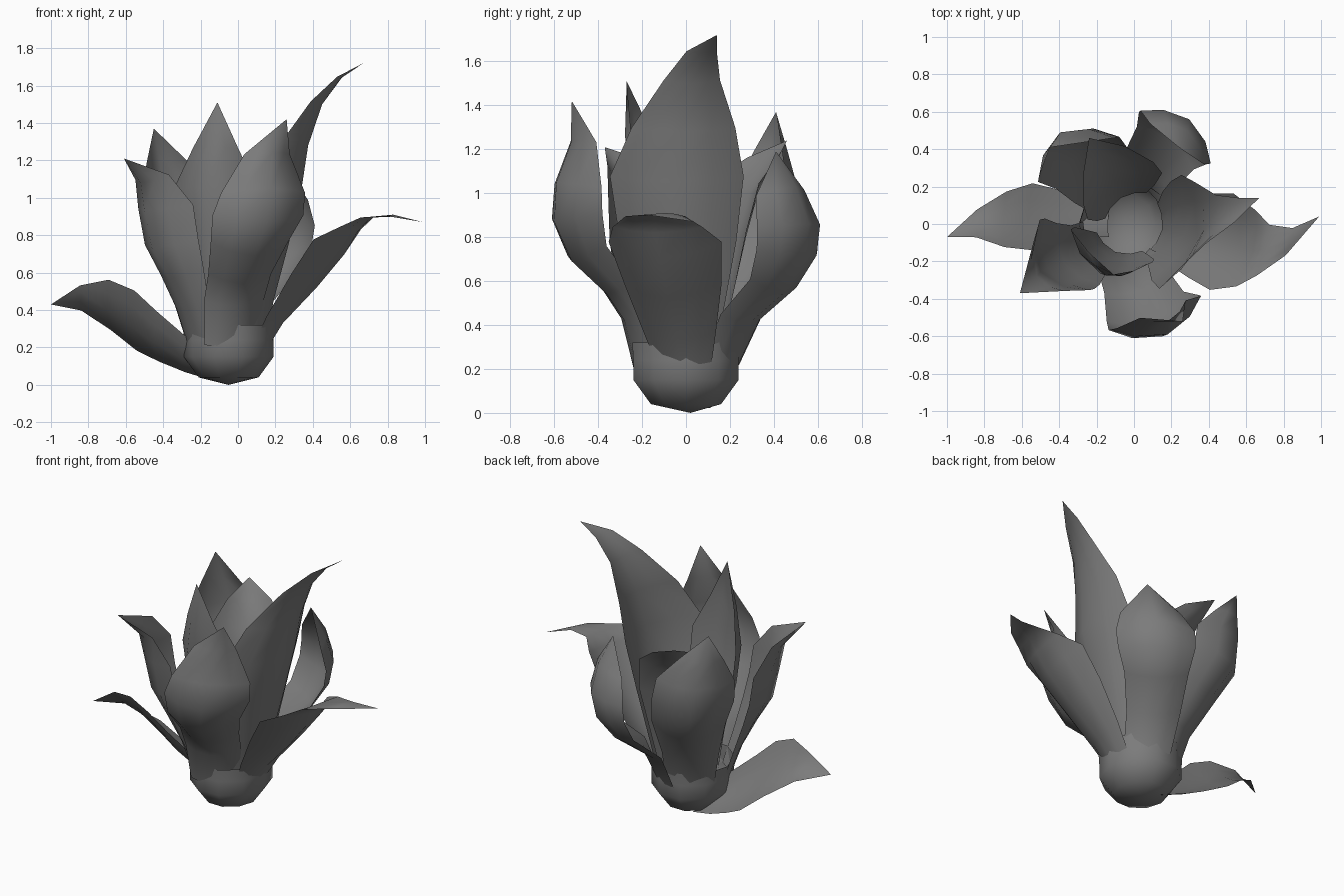
import bpy, math
from mathutils import Vector

grey = bpy.data.materials.new("petal_grey")
grey.diffuse_color = (0.2, 0.2, 0.2, 1)
UP = Vector((0, 0, 1))


def make_object(name, verts, faces):
    mesh = bpy.data.meshes.new(name)
    mesh.from_pydata(verts, [], faces)
    mesh.materials.append(grey)
    for p in mesh.polygons:
        p.use_smooth = True
    obj = bpy.data.objects.new(name, mesh)
    bpy.context.collection.objects.link(obj)
    return obj


def petal(name, azimuth, tip, rows, roll=0):
    """Cupped sheet along a spine; rows are x, y, z, half width, cup depth."""
    a, r = math.radians(azimuth), math.radians(roll)
    side = Vector((-math.sin(a), math.cos(a), 0)) * math.cos(r) + UP * math.sin(r)
    spine = [Vector(row[:3]) for row in rows] + [Vector(tip)]
    cols = (-1, -0.6, 0, 0.6, 1)
    verts, faces, n = [], [], len(cols)
    for i, row in enumerate(rows):
        tangent = (spine[i + 1] - spine[max(i - 1, 0)]).normalized()
        inward = tangent.cross(side).normalized()
        for t in cols:
            verts.append(spine[i] + side * row[3] * t + inward * row[4] * t * t)
    verts.append(spine[-1])
    last = len(rows) - 1
    for i in range(last):
        for j in range(n - 1):
            k = i * n + j
            faces.append((k, k + 1, k + n + 1, k + n))
    for j in range(n - 1):
        faces.append((last * n + j, last * n + j + 1, len(verts) - 1))
    return make_object(name, verts, faces)


# Bulb: open cup at the base
SEG = 10
rings = [(0.04, 0.16), (0.15, 0.24), (0.24, 0.24), (0.32, 0.245)]
verts, faces = [(-0.05, 0.02, 0)], []
for z, rad in rings:
    for s in range(SEG):
        a = 2 * math.pi * s / SEG
        verts.append((-0.05 + rad * math.cos(a), 1.05 * rad * math.sin(a), z))
for s in range(SEG):
    t = (s + 1) % SEG
    faces.append((0, 1 + t, 1 + s))
    for k in range(len(rings) - 1):
        b = 1 + k * SEG
        faces.append((b + s, b + t, b + SEG + t, b + SEG + s))
make_object("bulb", verts, faces)

# Outer upright petals
petal("front_petal", -69, (0.26, -0.52, 1.42), [
    (-0.03, -0.225, 0.2, 0.14, 0.05), (0.0, -0.28, 0.42, 0.17, 0.07),
    (0.03, -0.36, 0.54, 0.18, 0.08), (0.09, -0.52, 0.69, 0.22, 0.11),
    (0.155, -0.60, 0.87, 0.26, 0.14), (0.18, -0.59, 1.05, 0.24, 0.13),
    (0.18, -0.52, 1.24, 0.13, 0.07)])
petal("front_left_petal", 215, (-0.61, -0.37, 1.21), [
    (-0.23, -0.13, 0.2, 0.14, 0.05), (-0.29, -0.17, 0.4, 0.16, 0.06),
    (-0.37, -0.21, 0.57, 0.20, 0.10), (-0.46, -0.24, 0.73, 0.23, 0.15),
    (-0.50, -0.255, 0.93, 0.23, 0.16), (-0.52, -0.28, 1.08, 0.15, 0.09)])
petal("back_left_petal", 120, (-0.45, 0.41, 1.37), [
    (-0.16, 0.19, 0.2, 0.14, 0.05), (-0.20, 0.25, 0.42, 0.17, 0.07),
    (-0.28, 0.39, 0.63, 0.22, 0.13), (-0.375, 0.49, 0.83, 0.245, 0.18),
    (-0.395, 0.49, 1.03, 0.235, 0.17), (-0.42, 0.45, 1.2, 0.13, 0.09)])
petal("back_right_petal", 53, (0.24, 0.41, 1.19), [
    (0.06, 0.195, 0.2, 0.14, 0.05), (0.09, 0.29, 0.41, 0.16, 0.06),
    (0.20, 0.45, 0.55, 0.19, 0.08), (0.27, 0.54, 0.7, 0.23, 0.11),
    (0.295, 0.56, 0.86, 0.235, 0.12), (0.285, 0.50, 1.03, 0.18, 0.10)])

# Tall right petal
petal("tall_petal", -11, (0.67, 0.14, 1.72), [
    (0.15, -0.03, 0.2, 0.13, 0.05), (0.19, -0.04, 0.45, 0.20, 0.08),
    (0.27, -0.06, 0.75, 0.27, 0.13), (0.34, -0.07, 1.05, 0.31, 0.15),
    (0.375, -0.03, 1.28, 0.24, 0.10), (0.45, 0.02, 1.5, 0.13, 0.04),
    (0.55, 0.07, 1.64, 0.07, 0.01)])

# Low spreading petals
petal("low_right_petal", -14, (0.99, 0.04, 0.87), [
    (0.16, -0.02, 0.2, 0.13, 0.05), (0.24, -0.04, 0.33, 0.17, 0.06),
    (0.42, -0.08, 0.52, 0.23, 0.11), (0.57, -0.12, 0.7, 0.265, 0.13),
    (0.64, -0.14, 0.82, 0.21, 0.05), (0.69, -0.14, 0.895, 0.14, 0.0),
    (0.83, -0.095, 0.91, 0.075, -0.01)])
petal("low_left_petal", 178, (-1.0, -0.07, 0.43), [
    (-0.14, 0.0, 0.08, 0.12, 0.03), (-0.30, 0.02, 0.14, 0.15, 0.04),
    (-0.45, 0.01, 0.225, 0.20, 0.05), (-0.57, 0.01, 0.31, 0.24, 0.05),
    (-0.70, 0.0, 0.40, 0.20, 0.04), (-0.84, -0.01, 0.45, 0.10, 0.02)], roll=42)

# Inner petals
petal("inner_front_petal", 248, (-0.11, -0.27, 1.51), [
    (-0.10, -0.15, 0.25, 0.13, 0.06), (-0.12, -0.18, 0.5, 0.17, 0.09),
    (-0.16, -0.24, 0.8, 0.23, 0.15), (-0.18, -0.265, 1.05, 0.235, 0.16),
    (-0.15, -0.275, 1.27, 0.13, 0.08)])
petal("inner_back_petal", 122, (-0.24, 0.46, 1.24), [
    (-0.07, 0.14, 0.25, 0.13, 0.05), (-0.08, 0.17, 0.5, 0.18, 0.07),
    (-0.10, 0.23, 0.8, 0.235, 0.10), (-0.13, 0.29, 1.0, 0.22, 0.10),
    (-0.18, 0.38, 1.13, 0.13, 0.05)])
